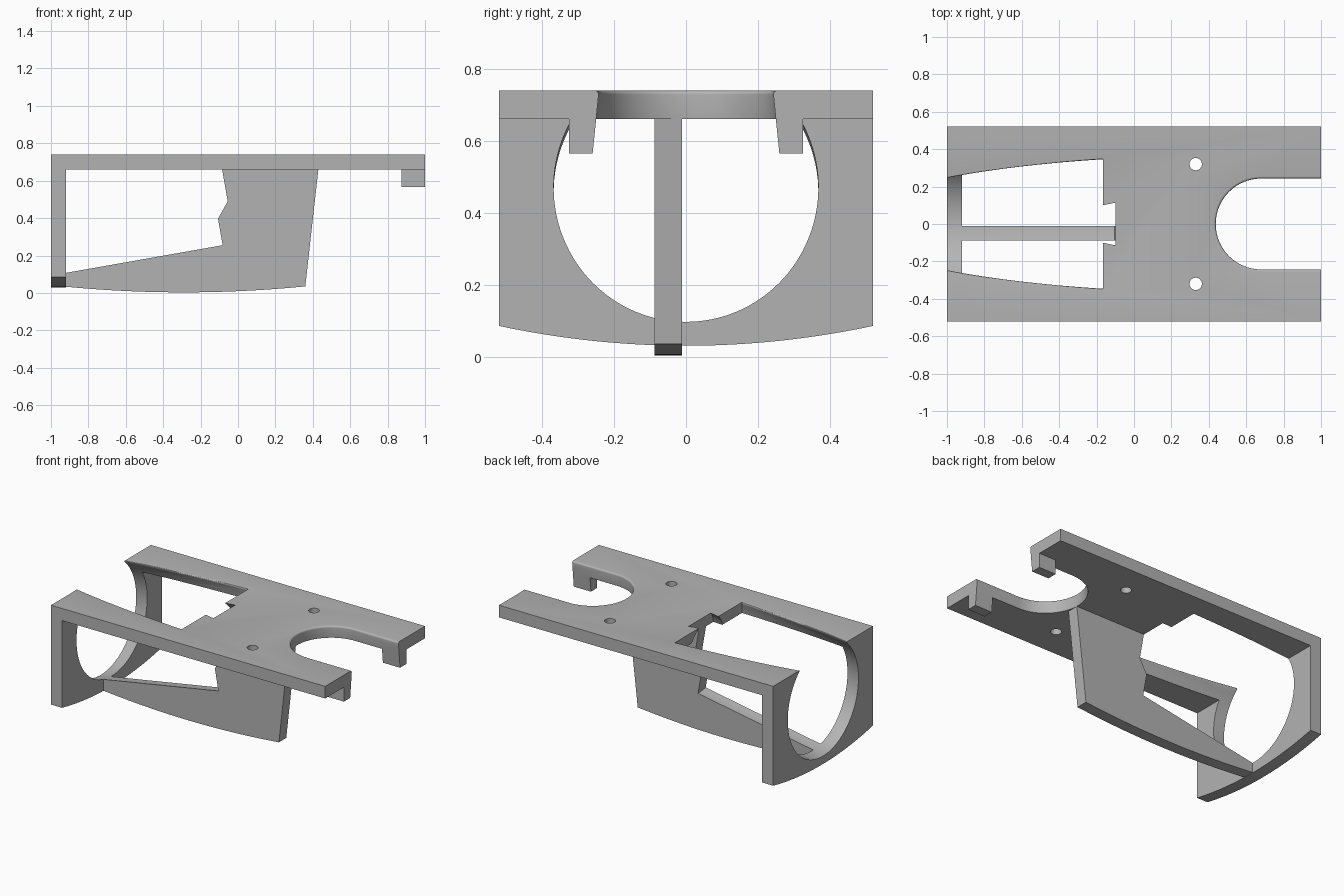
import bpy, bmesh
from math import sin, cos, tan, pi, radians, sqrt
from mathutils import Vector, Matrix

if "Cube" in bpy.data.objects:
    bpy.data.objects.remove(bpy.data.objects["Cube"])

TOP, UNDER, HALF = 0.74, 0.66, 0.52
TILT = radians(10)
AXIS = Vector((cos(TILT), 0, sin(TILT)))
SEAT = Vector((-0.144, 0, 0.607))      # centre of the bore's closed end
BORE, FILLET = 0.368, 0.012

grey = bpy.data.materials.new("plain grey")
grey.use_nodes = True
grey.diffuse_color = (0.45, 0.45, 0.45, 1)
grey.node_tree.nodes["Principled BSDF"].inputs["Base Color"].default_value = grey.diffuse_color


def loft(name, rings):
    """Closed solid through a list of matching point rings."""
    bm = bmesh.new()
    loops = [[bm.verts.new(p) for p in ring] for ring in rings]
    n = len(loops[0])
    for a, b in zip(loops, loops[1:]):
        for i in range(n):
            j = (i + 1) % n
            bm.faces.new((a[i], a[j], b[j], b[i]))
    bm.faces.new(loops[0])
    bm.faces.new(loops[-1])
    bmesh.ops.recalc_face_normals(bm, faces=bm.faces[:])
    mesh = bpy.data.meshes.new(name)
    bm.to_mesh(mesh)
    bm.free()
    obj = bpy.data.objects.new(name, mesh)
    bpy.context.collection.objects.link(obj)
    mesh.materials.append(grey)
    return obj


def box(name, x0, x1, y0, y1, z0, z1):
    return loft(name, [[(x0, y0, z), (x1, y0, z), (x1, y1, z), (x0, y1, z)] for z in (z0, z1)])


def cylinder(name, start, end, radius, sides):
    turn = (end - start).to_track_quat('Z', 'Y')
    ring = [turn @ Vector((radius * cos(2 * pi * i / sides), radius * sin(2 * pi * i / sides), 0))
            for i in range(sides)]
    return loft(name, [[start + p for p in ring], [end + p for p in ring]])


def combine(body, other, operation):
    mod = body.modifiers.new(operation, 'BOOLEAN')
    mod.operation = operation
    mod.solver = 'EXACT'
    mod.object = other
    bpy.ops.object.select_all(action='DESELECT')
    bpy.context.view_layer.objects.active = body
    body.select_set(True)
    bpy.ops.object.modifier_apply(modifier=mod.name)
    bpy.data.objects.remove(other)


def fillet_steps():
    """Heights and outward offsets of a rounded top rim."""
    steps = [(TOP - FILLET + FILLET * sin(a), FILLET * (1 - cos(a)))
             for a in (radians(18 * i) for i in range(6))]
    return steps + [(TOP + 0.02, FILLET)]


# Top plate with the small round recess ahead of the bore
frame = box("mount_frame", -1, 1, -HALF, HALF, UNDER, TOP)
combine(frame, cylinder("nose_cut", SEAT - 0.15 * AXIS, SEAT + 0.067 * AXIS, 0.168, 64), 'DIFFERENCE')

# End wall with a bowed lower edge
outline = [(HALF * k / 12, 0.03 + 0.055 * (k / 12) ** 2) for k in range(-12, 13)]
outline += [(HALF, TOP), (-HALF, TOP)]
wall = loft("end_wall", [[(x, y, z) for y, z in outline] for x in (-1, -0.92)])
combine(frame, wall, 'UNION')

# Keel fin with a bowed lower edge
keel = [(-0.29 + 0.65 * k / 10, 0.003 + 0.032 * (k / 10) ** 2) for k in range(-10, 11)]
keel += [(0.434, 0.7), (-0.092, 0.7), (-0.055, 0.49), (-0.105, 0.4), (-0.2, 0.3), (-0.94, 0.15)]
fin = loft("keel_fin", [[(x, y, z) for x, z in keel] for y in (-0.088, -0.011)])
combine(frame, fin, 'UNION')

# Hooks under the open end
for side in (-1, 1):
    y0, y1 = sorted((side * 0.2, side * 0.325))
    combine(frame, box("hook", 0.875, 1, y0, y1, 0.565, 0.7), 'UNION')

# Tilted bore
combine(frame, cylinder("bore_cut", SEAT - 1.2 * AXIS, SEAT, BORE, 128), 'DIFFERENCE')


# Rounded rim where the bore breaks through the plate
def bore_rim(z, off):
    xs = [-1.03 + (1.03 - 0.165) * i / 24 for i in range(25)]
    ys = []
    for x in xs:
        rise = (z - SEAT.z - (x - SEAT.x) * tan(TILT)) * cos(TILT)
        ys.append(sqrt(BORE ** 2 - rise ** 2) + off)
    return ([(x, -y, z) for x, y in zip(xs, ys)] +
            [(x, y, z) for x, y in reversed(list(zip(xs, ys)))])


rim = loft("rim_cut", [bore_rim(z, off) for z, off in [(0.71, -0.01)] + fillet_steps()])
combine(frame, rim, 'DIFFERENCE')


# Drafted U slot with a rounded rim
def slot_ring(z, off):
    r = 0.243 + off
    arc = [(0.68 + r * cos(a), r * sin(a), z)
           for a in (pi / 2 + pi * i / 40 for i in range(41))]
    return [(1.05, r, z)] + arc + [(1.05, -r, z)]


slot = loft("slot_cut", [slot_ring(z, off) for z, off in [(0.5, 0.023)] + fillet_steps()])
combine(frame, slot, 'DIFFERENCE')

# Screw holes
for y in (-0.32, 0.32):
    hole = cylinder("hole_cut", Vector((0.33, y, 0.6)), Vector((0.33, y, 0.8)), 0.033, 32)
    combine(frame, hole, 'DIFFERENCE')

bpy.ops.object.select_all(action='DESELECT')
frame.select_set(True)
bpy.context.view_layer.objects.active = frame
bpy.ops.object.shade_smooth_by_angle(angle=radians(25))
